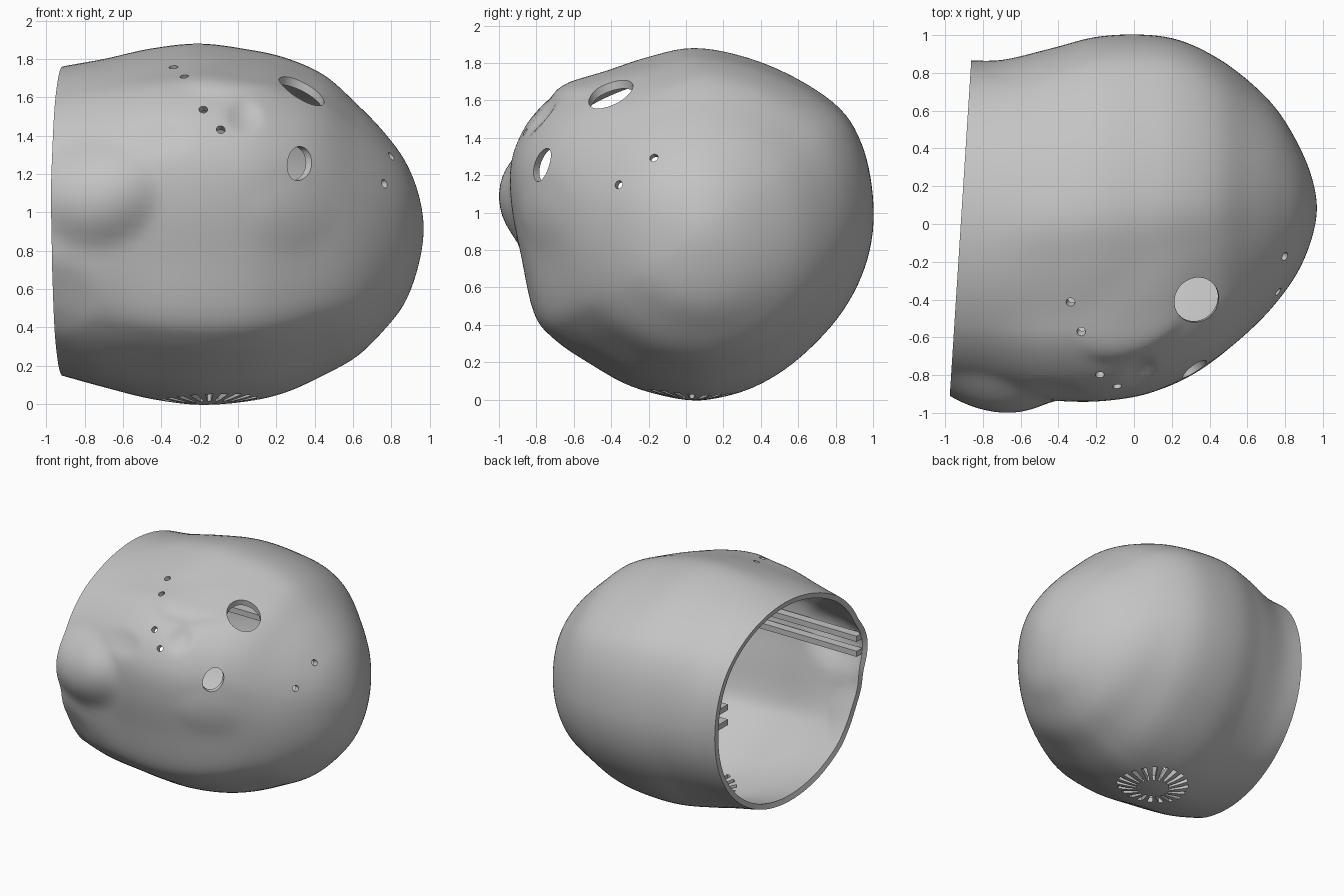
import bpy, bmesh, math
from mathutils import Vector, Matrix

cube = bpy.data.objects.get("Cube")
if cube:
    bpy.data.objects.remove(cube, do_unlink=True)

grey = bpy.data.materials.new("plain_grey")
grey.use_nodes = True
grey.diffuse_color = (0.55, 0.55, 0.55, 1)
grey.node_tree.nodes["Principled BSDF"].inputs["Base Color"].default_value = (0.55, 0.55, 0.55, 1)


def make_object(name, bm):
    mesh = bpy.data.meshes.new(name)
    bm.to_mesh(mesh)
    bm.free()
    mesh.materials.append(grey)
    obj = bpy.data.objects.new(name, mesh)
    bpy.context.collection.objects.link(obj)
    return obj


def spline(a, b, c, d, t):
    return [0.5 * (2 * q + (r - p) * t + (2 * p - 5 * q + 4 * r - s) * t * t
                   + (3 * q - p - 3 * r + s) * t ** 3) for p, q, r, s in zip(a, b, c, d)]


def ramp(value, start, end):
    t = min(max((value - start) / (end - start), 0), 1)
    return t * t * (3 - 2 * t)


# Cross-section outline (y, z), normalised later
outline = [(.05, 1.88), (-.2, 1.83), (-.45, 1.745), (-.62, 1.68), (-.77, 1.56), (-.87, 1.42),
           (-.925, 1.25), (-.92, 1.03), (-.87, .77), (-.8, .46), (-.69, .32), (-.5, .19),
           (-.28, .07), (0, 0), (.2, .015), (.4, .085), (.6, .22), (.8, .43), (.93, .66),
           (.99, .9), (.985, 1.15), (.93, 1.38), (.82, 1.56), (.6, 1.715), (.33, 1.83)]
n = len(outline)
section = []
for i in range(n):
    keys = [outline[(i + k) % n] for k in (-1, 0, 1, 2)]
    for step in range(5):
        y, z = spline(*keys, step / 5)
        section.append(Vector(((y - .0325) / .9575, (z - .94) / .94)))


def rounded(point, x):
    # Both ends of the head have plainer, rounder sections
    blend = .75 * max(ramp(x, .3, .75), ramp(-x, .4, .85))
    d = point.normalized()
    e = 2.12
    oval = d * (abs(d.x) ** e + abs(d.y) ** e) ** (-1 / e)
    return point.lerp(oval, blend)


# Stations: x, y min, y max, z min, z max
stations = [(-1.1, -.85, .875, .2, 1.72), (-.92, -.875, .868, .15, 1.76),
            (-.7, -.91, .867, .09, 1.8), (-.45, -.93, .922, .03, 1.855),
            (-.2, -.935, .985, .0, 1.88), (.05, -.9, .997, .018, 1.85),
            (.25, -.82, .965, .065, 1.805), (.45, -.7, .87, .155, 1.715),
            (.62, -.56, .745, .25, 1.565), (.76, -.41, .6, .385, 1.42),
            (.87, -.25, .42, .53, 1.27), (.94, -.08, .25, .72, 1.1),
            (.968, .085, .085, .915, .915)]
x, y0, y1, z0, z1 = stations[-2]
path = [stations[0]] + stations + [(x, y1, y0, z1, z0)]

# Relief on the front: x, z, radius x, radius z, outward height
relief = [(-.75, 1.1, .36, .31, .095), (.03, 1.5, .1, .09, -.035),
          (-.4, 1.4, .17, .1, -.015), (-.95, .55, .25, .2, -.025),
          (.02, 1.69, .36, .11, .05), (.28, .98, .25, .2, .012)]


def sculpt(co):
    if co.y < 0:
        for cx, cz, rx, rz, height in relief:
            d = ((co.x - cx) / rx) ** 2 + ((co.z - cz) / rz) ** 2
            if d < 1:
                co.y -= height * (1 - d) ** 2 * (1 + d)
    return co


# Lofted head shell
bm = bmesh.new()
rings = []
for i in range(len(stations) - 1):
    for step in range(8):
        x, y0, y1, z0, z1 = spline(*path[i:i + 4], step / 8)
        ring = []
        for point in section:
            p, q = rounded(point, x)
            ring.append(bm.verts.new(sculpt(Vector((x, (y0 + y1) / 2 + (y1 - y0) / 2 * p,
                                                    (z0 + z1) / 2 + (z1 - z0) / 2 * q)))))
        rings.append(ring)
m = len(section)
for a, b in zip(rings, rings[1:]):
    for j in range(m):
        bm.faces.new((a[j], a[(j + 1) % m], b[(j + 1) % m], b[j]))
tip = bm.verts.new((stations[-1][0], .085, .915))
for j in range(m):
    bm.faces.new((rings[-1][j], rings[-1][(j + 1) % m], tip))
# Recalculate while closed, then slice the side open
bm.faces.new(rings[0])
bmesh.ops.recalc_face_normals(bm, faces=bm.faces)
bmesh.ops.bisect_plane(bm, geom=bm.verts[:] + bm.edges[:] + bm.faces[:],
                       plane_co=(-.917, 0, 0), plane_no=(1, -.064, 0), clear_inner=True)
shell = make_object("head_shell", bm)
wall = shell.modifiers.new("wall", 'SOLIDIFY')
wall.thickness = .042
wall.offset = -1

# Cutter holding every opening
bm = bmesh.new()


def drill(center, axis, radius, depth, sides=32, squash=1, roll=0):
    turn = Vector(axis).to_track_quat('Z', 'Y').to_matrix().to_4x4()
    shape = Matrix.Rotation(roll, 4, 'Z') @ Matrix.Diagonal((squash, 1, 1, 1))
    bmesh.ops.create_cone(bm, cap_ends=True, segments=sides, radius1=radius, radius2=radius,
                          depth=depth, matrix=Matrix.Translation(center) @ turn @ shape)


drill((.33, -.4, 1.62), (.1, -.12, 1), .123, .5)
drill((.3, -.75, 1.255), (.7, -.7, 0), .095, .34, squash=.72, roll=math.radians(-30))
for spot in [(-.34, -.42, 1.77), (-.28, -.57, 1.71), (-.18, -.79, 1.53),
             (-.09, -.84, 1.42), (.79, -.17, 1.29), (.765, -.36, 1.15)]:
    drill(spot, Vector(spot) - Vector((-.1, 0, .94)), .023, .3, 16)

# Radial vent slots underneath, wider towards the outside
slots = 20
for k in range(slots):
    spin = Matrix.Translation((-.15, .03, .02)) @ Matrix.Rotation(math.tau * k / slots, 4, 'Z')
    made = bmesh.ops.create_cube(bm, size=1)
    for v in made["verts"]:
        r = .19 + v.co.x * .14
        v.co = spin @ Vector((r, v.co.y * r * .15, v.co.z * .24))
cutter = make_object("opening_cutter", bm)
cutter.hide_render = True
cut = shell.modifiers.new("openings", 'BOOLEAN')
cut.operation = 'DIFFERENCE'
cut.solver = 'EXACT'
cut.object = cutter

bpy.ops.object.select_all(action='DESELECT')
shell.select_set(True)
bpy.context.view_layer.objects.active = shell
for mod in ("wall", "openings"):
    bpy.ops.object.modifier_apply(modifier=mod)
bpy.data.objects.remove(cutter, do_unlink=True)
bpy.ops.object.shade_smooth_by_angle(angle=math.radians(35))

# Paired inner rails along the front and back walls
for side, x0, x1, y, reach in [("front", -.95, .05, -.84, .07), ("back", -.855, .2, .765, .15)]:
    for level, z in [("lower", 1.03), ("upper", 1.15)]:
        bm = bmesh.new()
        bmesh.ops.create_cube(bm, size=1)
        bmesh.ops.scale(bm, vec=(x1 - x0, reach, .045), verts=bm.verts)
        bmesh.ops.translate(bm, vec=((x0 + x1) / 2, y, z), verts=bm.verts)
        make_object(side + "_" + level + "_rail", bm)
